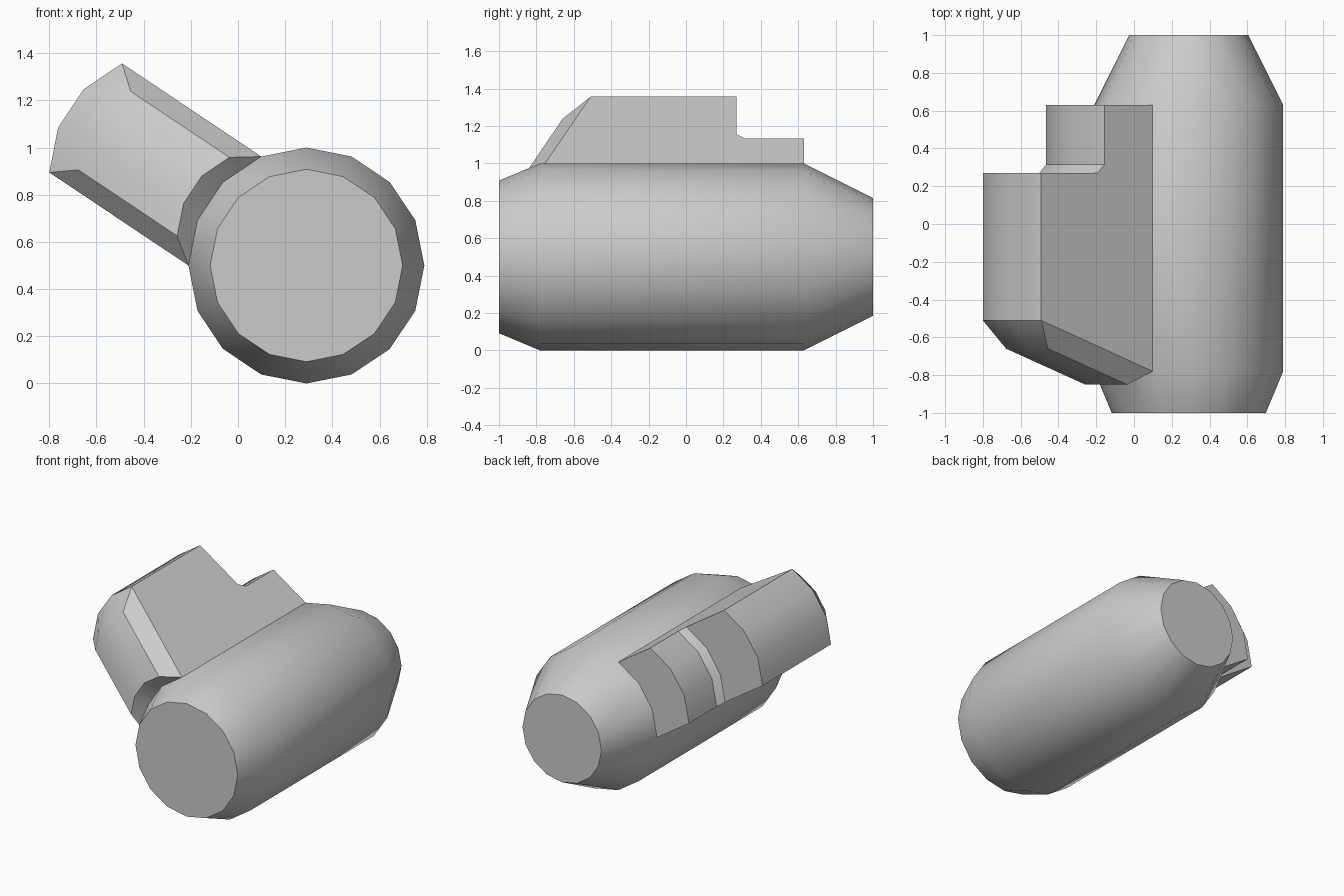
import bpy, bmesh
from math import cos, sin, radians

if "Cube" in bpy.data.objects:
    bpy.data.objects.remove(bpy.data.objects["Cube"])

CX, CZ, R, SIDES = 0.29, 0.5, 0.5, 16
STEP = 360 / SIDES
MID = radians(6.5 * STEP)                    # direction the side block points
D, T = (cos(MID), sin(MID)), (sin(MID), -cos(MID))
bm = bmesh.new()

# Barrel rings: (y, radius)
rings = [[bm.verts.new((CX + r * cos(radians(k * STEP)), y, CZ + r * sin(radians(k * STEP))))
          for k in range(SIDES)]
         for y, r in ((-1, 0.408), (-0.78, R), (0.63, R), (1, 0.315))]
OPEN = (5, 6, 7)                             # barrel sides the block grows from
for i, (a, b) in enumerate(zip(rings, rings[1:])):
    for k in range(SIDES):
        if i == 1 and k in OPEN:
            continue
        n = (k + 1) % SIDES
        bm.faces.new((a[k], a[n], b[n], b[k]))
bm.faces.new(rings[0])
bm.faces.new(rings[-1])


def arc(y, out, scale=1.0):
    """Copy of the barrel's open arc, pushed outward and optionally narrowed."""
    verts = []
    for k in range(5, 9):
        a = radians((6.5 - k) * STEP)
        end = R * cos(radians(1.5 * STEP))
        u = end + (R * cos(a) - end) * scale + out
        v = R * sin(a) * scale
        verts.append(bm.verts.new((CX + u * D[0] + v * T[0], y, CZ + u * D[1] + v * T[1])))
    return verts


# Side block: chain of arcs from the front base over the top to the rear base
chain = [rings[1][5:9],
         arc(-0.85, 0.11, 0.72), arc(-0.66, 0.614, 0.72),   # inset front panel
         arc(-0.51, 0.71), arc(0.27, 0.71),                 # tall part
         arc(0.27, 0.35), arc(0.315, 0.307),                # step with chamfer
         arc(0.63, 0.307), rings[2][5:9]]                   # low rear part
for a, b in zip(chain, chain[1:]):
    for k in range(3):
        bm.faces.new((a[k], a[k + 1], b[k + 1], b[k]))

# Flat flanks and the bevels beside the front panel
for e in (0, 3):
    bm.faces.new([c[e] for c in chain[:4]])
    bm.faces.new([chain[0][e]] + [c[e] for c in chain[3:]])

bmesh.ops.recalc_face_normals(bm, faces=bm.faces)
mesh = bpy.data.meshes.new("barrel_with_side_block")
bm.to_mesh(mesh)
bm.free()
obj = bpy.data.objects.new("barrel_with_side_block", mesh)
bpy.context.collection.objects.link(obj)
bpy.context.view_layer.objects.active = obj
obj.select_set(True)
bpy.ops.object.shade_smooth_by_angle(angle=radians(30))
